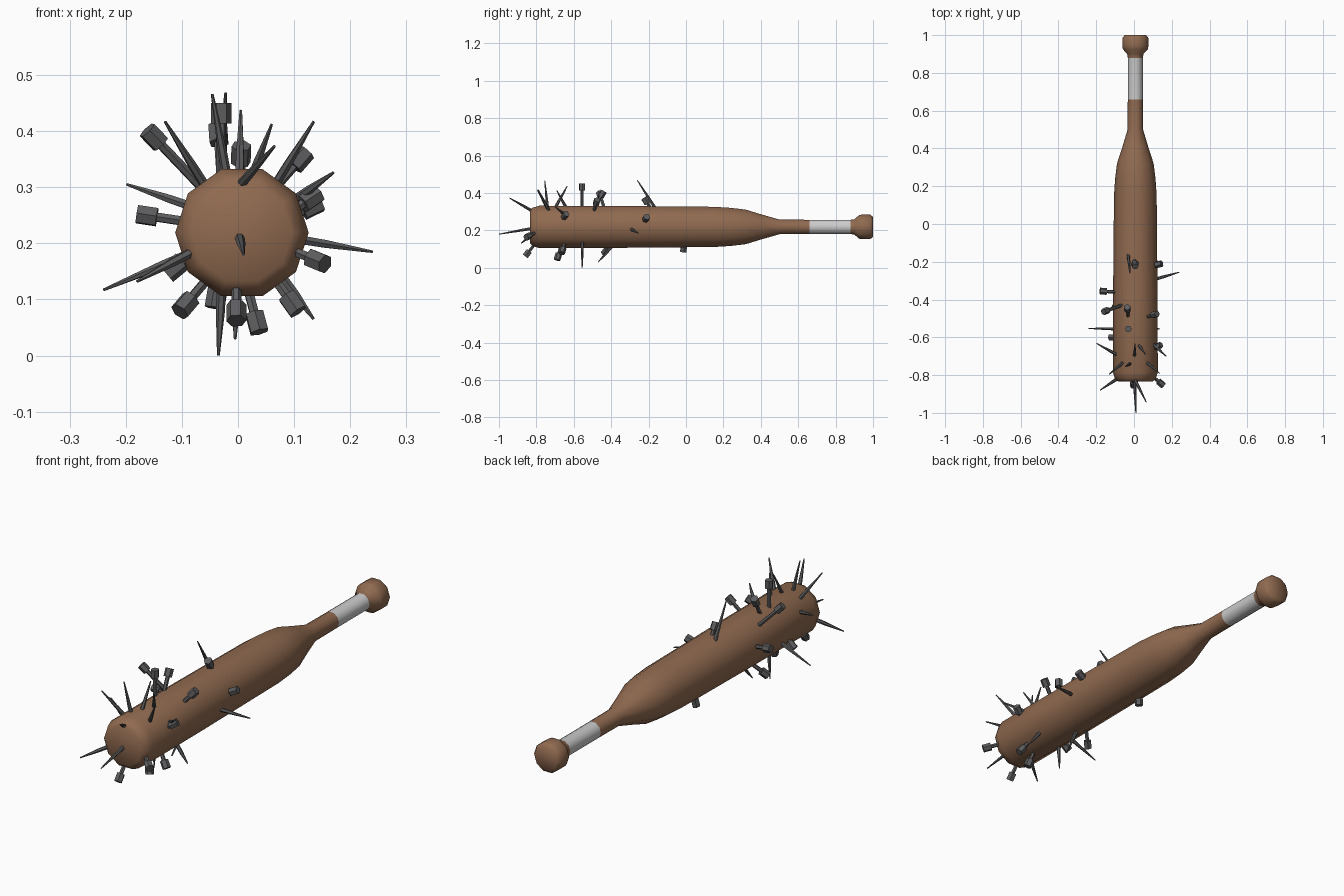
import bpy, bmesh, math
from mathutils import Vector

cube = bpy.data.objects.get("Cube")
if cube:
    bpy.data.objects.remove(cube, do_unlink=True)


def material(name, rgb):
    m = bpy.data.materials.new(name)
    m.use_nodes = True
    m.diffuse_color = (*rgb, 1)
    m.node_tree.nodes["Principled BSDF"].inputs["Base Color"].default_value = (*rgb, 1)
    return m


wood = material("brown wood", (0.28, 0.145, 0.08))
tape = material("white grip tape", (0.6, 0.6, 0.6))
iron = material("dark iron", (0.11, 0.11, 0.115))


def lathe(name, origin, axis, side, profile, sides, mats, smooth):
    """Revolve (distance, radius) pairs about an axis and cap both ends."""
    axis = Vector(axis).normalized()
    u = (Vector(side) - axis * axis.dot(Vector(side))).normalized()
    v = axis.cross(u)
    bm = bmesh.new()
    rings = []
    for d, r in profile:
        ring = []
        for i in range(sides):
            a = math.tau * i / sides
            ring.append(bm.verts.new(Vector(origin) + axis * d
                                     + (u * math.cos(a) + v * math.sin(a)) * r))
        rings.append(ring)
    for a, b in zip(rings, rings[1:]):
        for i in range(sides):
            j = (i + 1) % sides
            bm.faces.new((a[i], a[j], b[j], b[i]))
    bm.faces.new(rings[0][::-1])
    bm.faces.new(rings[-1])
    bmesh.ops.recalc_face_normals(bm, faces=bm.faces)
    for f in bm.faces:
        f.smooth = smooth
    mesh = bpy.data.meshes.new(name)
    bm.to_mesh(mesh)
    bm.free()
    for m in mats:
        mesh.materials.append(m)
    obj = bpy.data.objects.new(name, mesh)
    bpy.context.collection.objects.link(obj)
    return obj


# Bat: barrel, taper, handle and knob in one turned body
bat_profile = [(-.835, .09), (-.82, .108), (-.785, .119), (-.4, .118), (.15, .113),
               (.24, .107), (.32, .097), (.41, .068), (.5, .041), (.66, .04),
               (.88, .04), (.9, .043), (.925, .066), (.94, .069), (.985, .069), (1, .056)]
bat = lathe("bat", (.007, 0, .219), (0, 1, 0), (1, 0, 0), bat_profile, 10,
            [wood, tape], True)
for f in bat.data.polygons:
    if .66 < f.center.y < .88:
        f.material_index = 1


def nail(name, base, tip, headed):
    """Nail from the wood surface to its outer end, sunk a little inward."""
    base, tip = Vector(base), Vector(tip)
    n = (tip - base).length
    if headed:
        prof = [(-.03, .009), (n - .036, .009), (n - .036, .018), (n, .018)]
    else:
        prof = [(-.03, .009), (n * .3, .008), (n, .0025)]
    lathe(name, base, tip - base, (.31, .57, .76), prof, 6, [iron], False)


# Pointed nail ends: where they leave the wood, and their tips
spikes = [
    ((-.09, -.555, .18), (-.24, -.553, .117)), ((-.09, -.82, .18), (-.18, -.88, .132)),
    ((-.095, -.69, .27), (-.198, -.632, .305)), ((-.06, -.735, .305), (-.13, -.795, .417)),
    ((-.02, -.74, .32), (-.046, -.755, .466)), ((.003, -.7, .32), (.005, -.635, .437)),
    ((.025, -.64, .32), (.06, -.69, .412)), ((.07, -.735, .31), (.135, -.79, .417)),
    ((-.03, -.165, .32), (-.022, -.26, .468)), ((.105, -.64, .28), (.17, -.7, .326)),
    ((.12, -.29, .205), (.24, -.255, .185)), ((.003, -.82, .303), (.065, -.943, .373)),
    ((.003, -.83, .21), (.01, -1, .18)), ((-.03, -.555, .11), (-.035, -.555, 0)),
    ((-.003, -.4, .11), (-.005, -.47, .03)), ((.09, -.555, .125), (.135, -.555, .065)),
]
# Headed nail ends: where they leave the wood, and the head tops
heads = [
    ((-.1, -.36, .24), (-.18, -.355, .252)), ((-.065, -.43, .3), (-.162, -.465, .402)),
    ((-.03, -.555, .32), (-.03, -.555, .45)), ((-.03, -.49, .32), (-.036, -.44, .41)),
    ((.075, -.49, .31), (.122, -.475, .364)), ((.004, -.19, .32), (.006, -.225, .374)),
    ((.1, -.22, .25), (.147, -.21, .273)), ((.1, -.66, .26), (.143, -.64, .289)),
    ((.09, -.8, .19), (.155, -.855, .163)), ((-.003, -.81, .125), (-.003, -.86, .062)),
    ((.02, -.67, .11), (.038, -.69, .042)), ((.07, -.65, .13), (.107, -.665, .078)),
    ((-.06, -.4, .13), (-.104, -.44, .078)), ((-.085, -.6, .18), (-.127, -.6, .145)),
    ((-.035, -.01, .125), (-.042, -.015, .085)),
]
for base, tip in spikes:
    nail("nail_point", base, tip, False)
for base, tip in heads:
    nail("nail_head", base, tip, True)
